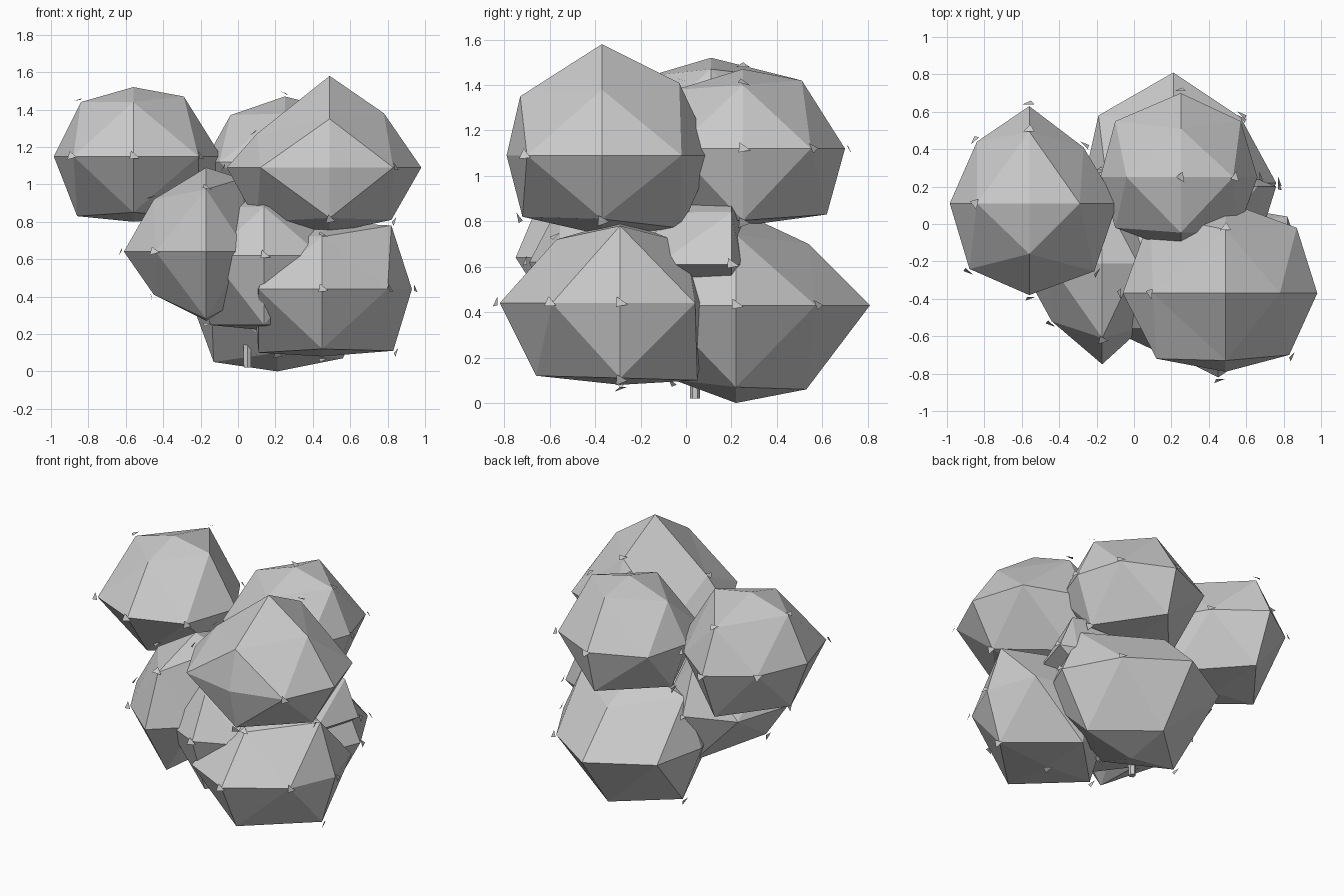
import bpy, bmesh, math, random
from mathutils import Vector

if "Cube" in bpy.data.objects:
    bpy.data.objects.remove(bpy.data.objects["Cube"])
random.seed(4)


def make_object(name, bm):
    bmesh.ops.recalc_face_normals(bm, faces=bm.faces[:])
    me = bpy.data.meshes.new(name)
    bm.to_mesh(me)
    bm.free()
    ob = bpy.data.objects.new(name, me)
    bpy.context.collection.objects.link(ob)
    return ob


def clump(name, c, xr, yr, zr, mids=None):
    """Once-subdivided octahedron: six axis tips and twelve edge points.
    mids overrides edge points, e.g. '-x+z': (x, z)."""
    c = Vector(c)
    mids = mids or {}
    tips = {}
    for i, (axis, rng) in enumerate(zip('xyz', (xr, yr, zr))):
        for s, value in zip('-+', rng):
            p = c.copy()
            p[i] = value
            tips[s + axis] = p
    bm = bmesh.new()
    verts = {k: bm.verts.new(p) for k, p in tips.items()}
    for a in tips:
        for b in tips:
            if a[1] < b[1]:
                p = c + 0.74 * (tips[a] - c) + 0.74 * (tips[b] - c)
                if b == '-z':          # flattened underside
                    p.z = c.z + 0.93 * (tips[b].z - c.z)
                if a + b in mids:
                    p['xyz'.index(a[1])], p['xyz'.index(b[1])] = mids[a + b]
                verts[a + b] = bm.verts.new(p)
    for sx in '-+':
        for sy in '-+':
            for sz in '-+':
                x, y, z = sx + 'x', sy + 'y', sz + 'z'
                for tri in ((x, x + y, x + z), (y, x + y, y + z),
                            (z, x + z, y + z), (x + y, y + z, x + z)):
                    bm.faces.new([verts[k] for k in tri])
    spots = [(v.co.copy(), (v.co - c).normalized()) for v in verts.values()]
    make_object(name, bm)
    return random.sample(spots, 9)


# foliage clumps
spots = []
spots += clump('foliage_upper_left', (-.56, .11, 1.15), (-.985, -.09), (-.38, .63), (.80, 1.52),
               {'-x+z': (-.84, 1.44), '+x+z': (-.29, 1.47), '-x-z': (-.86, .83),
                '-x+y': (-.84, .44), '-x-y': (-.88, -.24), '+x+y': (-.27, .41),
                '-y+z': (-.16, 1.44), '-y-z': (-.17, .85)})
spots += clump('foliage_upper_front', (.49, -.37, 1.09), (-.06, .98), (-.79, .12), (.74, 1.58),
               {'+x+z': (.78, 1.38), '-x+z': (.10, 1.27), '+x-z': (.82, .81), '-x-z': (.1, .8),
                '-x-y': (.12, -.72), '+x-y': (.83, -.70), '+x+y': (.87, -.02), '-x+y': (.09, .05),
                '-y+z': (-.73, 1.35), '+y+z': (-.03, 1.41), '-y-z': (-.72, .82),
                '+y-z': (-.02, .77)})
spots += clump('foliage_upper_back', (.25, .25, 1.12), (-.18, .66), (-.15, .70), (.78, 1.47),
               {'-x+y': (-.1, .55), '-x-y': (-.1, -.02), '+x+y': (.57, .55), '+x+z': (.53, 1.4),
                '-x+z': (-.04, 1.37), '+y+z': (.51, 1.42), '+y-z': (.62, .83)})
spots += clump('foliage_lower_back', (.21, .22, .43), (-.27, .76), (-.25, .81), (0, .85),
               {'-x+y': (-.19, .58), '+x+y': (.57, .57), '+y+z': (.54, .70),
                '+y-z': (.53, .06), '-x-z': (-.13, .05), '+x-z': (.56, .07),
                '-y-z': (-.05, .10)})
spots += clump('foliage_lower_right', (.45, -.29, .44), (.08, .93), (-.82, .10), (.08, .80),
               {'+x+z': (.82, .78), '+x-z': (.83, .11), '-x-z': (.11, .10), '-x-y': (.11, -.65),
                '-y+z': (-.57, .72), '-y-z': (-.66, .12), '+y-z': (.05, .10), '+x+y': (.82, .04),
                '+x-y': (.80, -.59), '-x+z': (.2, .72)})
spots += clump('foliage_lower_left', (-.17, -.21, .64), (-.61, .15), (-.75, .28), (.27, 1.09),
               {'-x+z': (-.45, .92), '-x-z': (-.45, .41), '+x-z': (-.02, .36),
                '+x+z': (.02, 1.03), '-x-y': (-.44, -.52), '-y-z': (-.52, .28),
                '+x-y': (.05, -.55)})
spots += clump('foliage_centre', (.14, -.17, .62), (-.25, .55), (-.69, .25), (.22, .97))
spots += clump('foliage_right', (.35, .20, .61), (-.1, .76), (-.30, .26), (.42, .92),
               {'+x-y': (.66, -.12), '+x+z': (.66, .84), '+x-z': (.6, .5)})

# stray leaves hovering over the clump corners
bm = bmesh.new()
for p, n in spots:
    side = n.cross(Vector((.3, .2, 1))).normalized()
    up = side.cross(n)
    o = p + n * .01
    pts = (o - side * .035, o + side * .02 + up * .025, o + side * .015 - up * .02 + n * .02)
    if all(0 < q.z < 1.57 and abs(q.x) < .98 for q in pts):
        bm.faces.new([bm.verts.new(q) for q in pts])
make_object('leaves', bm)

# trunk
bpy.ops.mesh.primitive_cone_add(vertices=6, radius1=.022, radius2=.03, depth=.5,
                                location=(.05, .04, .27))
bpy.context.object.name = 'trunk'
